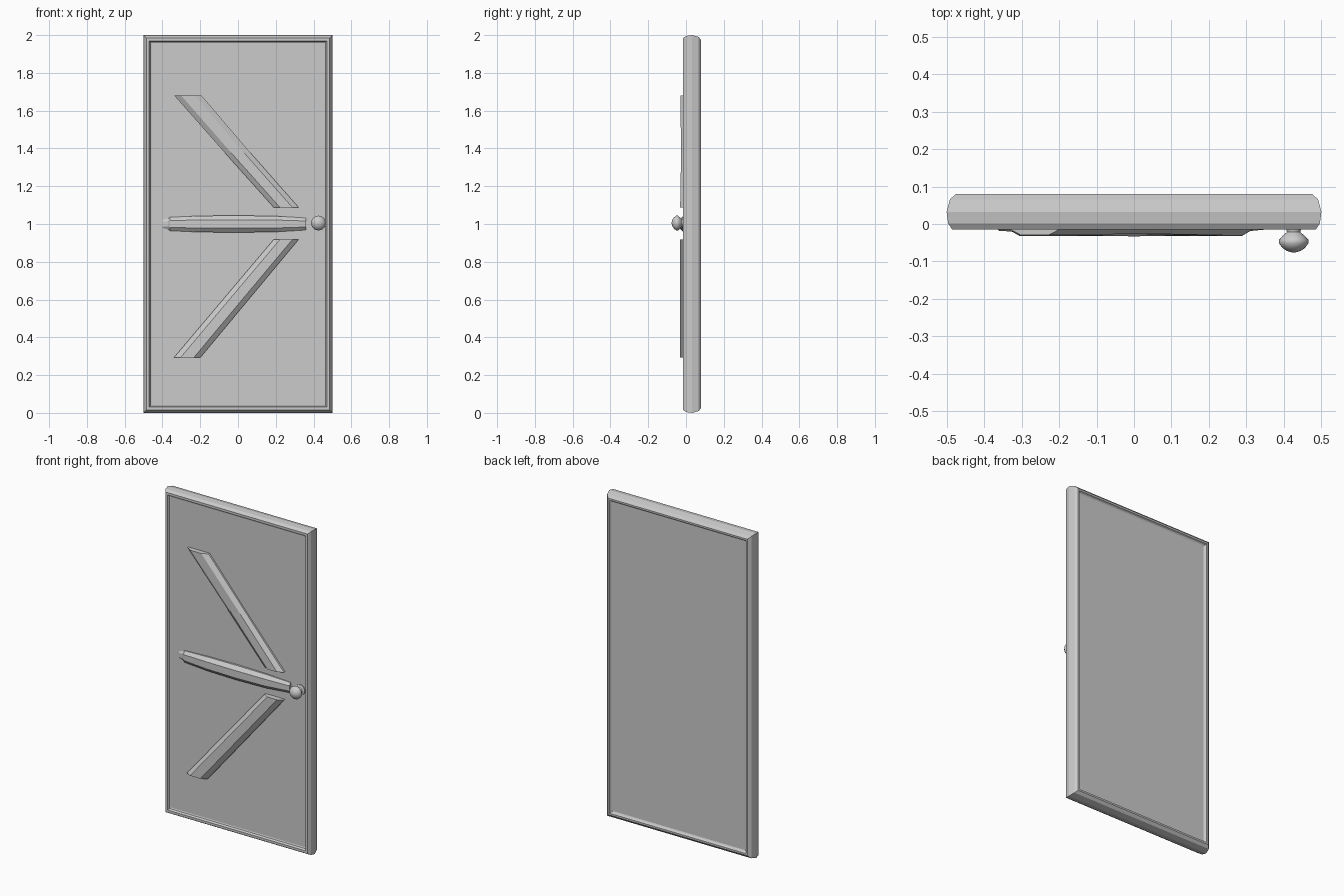
import bpy, bmesh, math

if "Cube" in bpy.data.objects:
    bpy.data.objects.remove(bpy.data.objects["Cube"])


def finish(bm, name):
    bmesh.ops.recalc_face_normals(bm, faces=bm.faces)
    mesh = bpy.data.meshes.new(name)
    bm.to_mesh(mesh)
    bm.free()
    ob = bpy.data.objects.new(name, mesh)
    bpy.context.collection.objects.link(ob)
    return ob


def loft(name, rings):
    """Skin a list of closed rings and cap both ends."""
    bm = bmesh.new()
    rows = [[bm.verts.new(p) for p in ring] for ring in rings]
    n = len(rows[0])
    for a, b in zip(rows, rows[1:]):
        for i in range(n):
            j = (i + 1) % n
            bm.faces.new((a[i], a[j], b[j], b[i]))
    bm.faces.new(rows[0])
    bm.faces.new(rows[-1])
    return finish(bm, name)


def bar(name, stations):
    """Raised bar; station = centre x, z, half-width vector x, z, front y."""
    section = [(-1, 0), (-1, 0.55), (-0.5, 1), (0.5, 1), (1, 0.55), (1, 0)]
    back = 0.012
    return loft(name, [[(x + s * wx, back + (front - back) * t, z + s * wz)
                        for s, t in section]
                       for x, z, wx, wz, front in stations])


# Door slab: rounded rim with recessed panels on both faces (inset, y)
profile = [(0.043, 0.0), (0.036, -0.003), (0.03, -0.015), (0.015, -0.015),
           (0.004, 0.002), (0.0, 0.032), (0.009, 0.066), (0.025, 0.08),
           (0.036, 0.08), (0.041, 0.07), (0.048, 0.066)]
loft("door_slab", [[(-0.5 + d, y, d), (0.5 - d, y, d),
                    (0.5 - d, y, 2 - d), (-0.5 + d, y, 2 - d)]
                   for d, y in profile])

# Diagonal braces with level-cut ends
bar("upper_brace", [(-0.265, 1.68, 0.072, 0, -0.03),
                    (0.0, 1.375, 0.068, 0, -0.026),
                    (0.255, 1.088, 0.066, 0, -0.031)])
bar("lower_brace", [(-0.27, 0.292, 0.07, 0, -0.032),
                    (0.255, 0.918, 0.066, 0, -0.032)])

# Slightly bowed middle rail, with a stepped left end
bar("middle_rail", [(-0.40, 1.0, 0, 0.027, -0.004),
                    (-0.37, 1.0, 0, 0.029, -0.010),
                    (-0.36, 1.0, 0, 0.036, -0.018),
                    (-0.2, 1.0, 0, 0.043, -0.029),
                    (0.0, 1.0, 0, 0.045, -0.033),
                    (0.2, 1.0, 0, 0.042, -0.029),
                    (0.36, 1.0, 0, 0.032, -0.014)])

# Turned knob with base plate and neck (radius, y)
turned = [(0.032, 0.008), (0.032, -0.006), (0.02, -0.012), (0.018, -0.022),
          (0.03, -0.032), (0.039, -0.042), (0.039, -0.052),
          (0.03, -0.064), (0.018, -0.072), (0.006, -0.0755)]
sides = 20
knob = loft("door_knob", [[(0.426 + r * math.cos(2 * math.pi * i / sides), y,
                            1.005 + r * math.sin(2 * math.pi * i / sides))
                           for i in range(sides)] for r, y in turned])
bpy.context.view_layer.objects.active = knob
knob.select_set(True)
bpy.ops.object.shade_smooth_by_angle(angle=math.radians(45))
